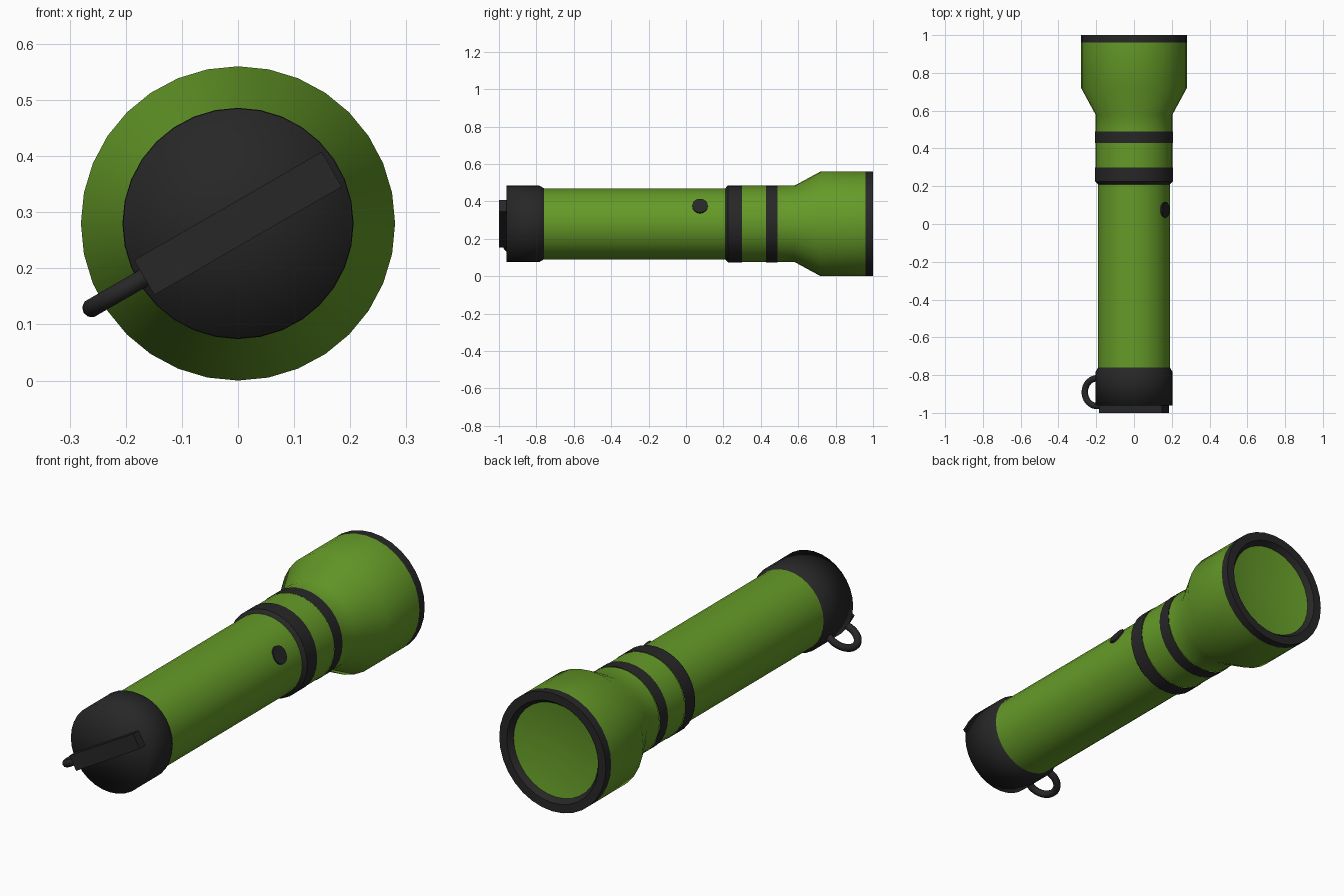
import bpy, math
from mathutils import Vector

if "Cube" in bpy.data.objects:
    bpy.data.objects.remove(bpy.data.objects["Cube"])

CZ = 0.28          # height of the long axis
SIDES = 32
A = math.radians(30)
U = Vector((math.cos(A), 0, math.sin(A)))     # tilted direction shared by switch, bar and ring
V = Vector((-math.sin(A), 0, math.cos(A)))
Y = Vector((0, 1, 0))
C = Vector((0, 0, CZ))


def material(name, rgb):
    m = bpy.data.materials.new(name)
    m.diffuse_color = (*rgb, 1)
    m.use_nodes = True
    m.node_tree.nodes["Principled BSDF"].inputs["Base Color"].default_value = m.diffuse_color
    return m


GREEN = material("leaf_green", (0.13, 0.325, 0.021))
BLACK = material("soft_black", (0.02, 0.02, 0.02))


def make(name, verts, faces, mat, angle=35):
    me = bpy.data.meshes.new(name)
    me.from_pydata([tuple(v) for v in verts], [], faces)
    me.materials.append(mat)
    if angle:
        me.shade_smooth()
        if angle < 180:
            me.set_sharp_from_angle(angle=math.radians(angle))
    ob = bpy.data.objects.new(name, me)
    bpy.context.collection.objects.link(ob)
    return ob


def lathe(name, profile, mat, angle=35):
    """Spin (y, radius) points around the long axis; radius 0 makes a centre point."""
    verts, rings, faces = [], [], []
    for y, r in profile:
        n = 1 if r == 0 else SIDES
        rings.append([len(verts) + k for k in range(n)])
        for k in range(n):
            t = 2 * math.pi * k / SIDES
            verts.append((r * math.sin(t), y, CZ + r * math.cos(t)))
    for a, b in zip(rings, rings[1:]):
        for k in range(SIDES):
            j = (k + 1) % SIDES
            if len(a) == 1:
                faces.append((a[0], b[j], b[k]))
            elif len(b) == 1:
                faces.append((a[k], a[j], b[0]))
            else:
                faces.append((a[k], a[j], b[j], b[k]))
    return make(name, verts, faces, mat, angle)


# turned parts, tail to front
lathe("tail_cap", [(-0.96, 0), (-0.96, 0.205), (-0.785, 0.205), (-0.76, 0.19)], BLACK, 180)
lathe("body_tube", [(-0.765, 0.19), (0.215, 0.19)], GREEN)
lathe("rear_band", [(0.21, 0.19), (0.225, 0.206), (0.30, 0.206)], BLACK)
lathe("neck", [(0.30, 0.204), (0.43, 0.204)], GREEN)
lathe("front_band", [(0.428, 0.206), (0.49, 0.206)], BLACK)
lathe("head", [(0.49, 0.204), (0.58, 0.204), (0.72, 0.28), (0.96, 0.28)], GREEN, 40)
lathe("front_rim", [(0.96, 0.28), (1.0, 0.28), (1.0, 0.24), (0.975, 0.222)], BLACK)
lathe("reflector", [(0.975, 0.222), (0.94, 0)], GREEN, 180)

# side switch
N = 24
verts, faces = [], []
for d in (0.18, 0.194):
    for k in range(N):
        t = 2 * math.pi * k / N
        verts.append(C + U * d + Y * (0.075 + 0.042 * math.cos(t)) + V * (0.042 * math.sin(t)))
for k in range(N):
    j = (k + 1) % N
    faces.append((k, j, N + j, N + k))
faces.append(tuple(range(N, 2 * N)))
# Y x V points along +U, so the disc faces outward
make("switch_button", verts, faces, BLACK)

# raised bar across the tail
verts = [C + U * u + Y * y + V * v
         for y in (-0.95, -1.0)
         for u, v in ((-0.193, -0.036), (0.193, -0.036), (0.193, 0.036), (-0.193, 0.036))]
faces = [(4, 5, 6, 7), (0, 1, 5, 4), (1, 2, 6, 5), (2, 3, 7, 6), (3, 0, 4, 7)]
make("tail_bar", verts, faces, BLACK, 0)

# hanging ring, an arc of tube entering the tail cap
STEPS, TUBE = 24, 10
centre = C - U * 0.228 + Y * -0.89
verts, faces = [], []
for i in range(STEPS + 1):
    t = math.radians(-122 + 244 * i / STEPS)
    out = -U * math.cos(t) + Y * math.sin(t)
    for k in range(TUBE):
        p = 2 * math.pi * k / TUBE
        verts.append(centre + out * (0.073 + 0.017 * math.cos(p)) + V * (0.017 * math.sin(p)))
for i in range(STEPS):
    for k in range(TUBE):
        j = (k + 1) % TUBE
        a, b = i * TUBE, (i + 1) * TUBE
        faces.append((a + k, b + k, b + j, a + j))
make("hanging_ring", verts, faces, BLACK, 180)
